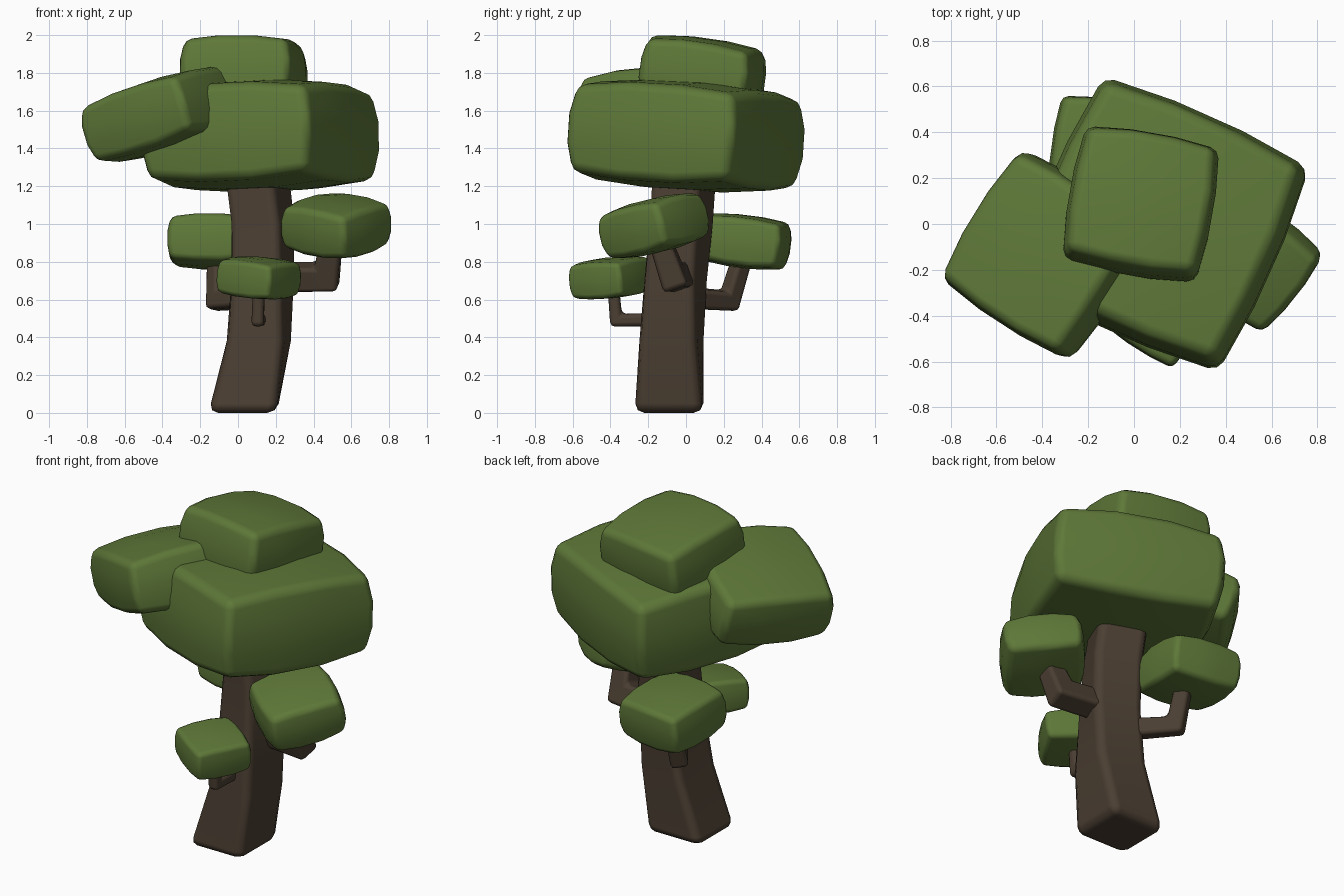
import bpy, bmesh
from math import radians
from mathutils import Vector, Euler, Matrix

if "Cube" in bpy.data.objects:
    bpy.data.objects.remove(bpy.data.objects["Cube"])


def material(name, color):
    m = bpy.data.materials.new(name)
    m.diffuse_color = (*color, 1)
    m.use_nodes = True
    m.node_tree.nodes["Principled BSDF"].inputs["Base Color"].default_value = m.diffuse_color
    return m


LEAF = material("leaf green", (0.112, 0.187, 0.04))
BARK = material("bark brown", (0.07, 0.049, 0.032))


def finish(bm, name, mat, bevel):
    """Turn a bmesh into a smooth object with softened edges."""
    bmesh.ops.recalc_face_normals(bm, faces=bm.faces)
    me = bpy.data.meshes.new(name)
    bm.to_mesh(me)
    bm.free()
    me.materials.append(mat)
    me.polygons.foreach_set("use_smooth", [True] * len(me.polygons))
    ob = bpy.data.objects.new(name, me)
    bpy.context.collection.objects.link(ob)
    b = ob.modifiers.new("soft edges", 'BEVEL')
    b.width, b.segments = bevel, 2
    b.limit_method, b.angle_limit = 'ANGLE', radians(40)
    b.harden_normals = True
    return ob


def leaf_clump(name, center, size, rot, bulge, bevel):
    """Box with gently swollen sides, tilted and turned."""
    bm = bmesh.new()
    bmesh.ops.create_cube(bm, size=2)
    bmesh.ops.subdivide_edges(bm, edges=bm.edges[:], cuts=2, use_grid_fill=True)
    turn = Euler([radians(a) for a in rot]).to_matrix()
    for v in bm.verts:
        c = v.co.copy()
        p = Vector()
        for i in range(3):
            swell = sum(1 - c[j] ** 2 for j in range(3) if j != i)
            p[i] = c[i] * (size[i] / 2 + bulge * swell)
        v.co = turn @ p + Vector(center)
    return finish(bm, name, LEAF, bevel)


def loft(name, rings, bevel):
    """Skin a row of four-point rings and cap both ends."""
    bm = bmesh.new()
    rows = [[bm.verts.new(p) for p in r] for r in rings]
    for a, b in zip(rows, rows[1:]):
        for i in range(4):
            j = (i + 1) % 4
            bm.faces.new((a[i], a[j], b[j], b[i]))
    bm.faces.new(rows[0])
    bm.faces.new(rows[-1])
    return finish(bm, name, BARK, bevel)


SQUARE = [(-1, -1), (1, -1), (1, 1), (-1, 1)]


def branch(name, path, widths):
    """Square elbow branch with a mitred bend."""
    a, b, c = [Vector(p) for p in path]
    d1, d2 = (b - a).normalized(), (c - b).normalized()
    side = d1.cross(d2).normalized()
    mid = (d1 + d2).normalized()
    rings = []
    for p, t, w, k in zip((a, b, c), (d1, mid, d2), widths, (1, 1 / mid.dot(d1), 1)):
        n = t.cross(side)
        rings.append([p + side * u * w / 2 + n * v * k * w / 2 for u, v in SQUARE])
    return loft(name, rings, 0.025)


# Trunk: leaning, twisting, tapering square column (z, x, y, side, twist)
rings = []
for z, x, y, s, tw in [(0, .025, -.09, .36, 0), (.38, .11, -.077, .31, -9),
                       (.7, .13, -.055, .288, -17), (1.0, .133, -.025, .285, -22),
                       (1.4, .085, .0, .285, -24)]:
    m = Matrix.Rotation(radians(tw), 3, 'Z')
    rings.append([m @ Vector((u * s / 2, v * s / 2, 0)) + Vector((x, y, z)) for u, v in SQUARE])
loft("trunk", rings, 0.05)

# Branches
branch("right_branch", [(.18, -.03, .72), (.47, -.07, .72), (.5, -.155, .96)], (.14, .135, .11))
branch("back_branch", [(.06, .0, .61), (-.11, .23, .595), (-.11, .31, .86)], (.11, .1, .09))
branch("front_branch", [(.115, -.15, .495), (.105, -.37, .49), (.11, -.385, .67)], (.07, .066, .06))

# Crown clumps
leaf_clump("main_crown", (.118, 0, 1.466), (.92, .91, .455), (-3, -2.5, -24), .032, .05)
leaf_clump("top_crown", (.03, .087, 1.79), (.55, .54, .305), (-8, 0, -10), .022, .04)
leaf_clump("left_crown", (-.385, -.135, 1.58), (.62, .625, .29), (5, -16, -33), .023, .04)

# Branch clumps
leaf_clump("right_clump", (.52, -.17, .99), (.40, .40, .22), (11, 8, -37), .018, .033)
leaf_clump("back_clump", (-.13, .312, .907), (.405, .405, .22), (-7, 0, -8), .016, .03)
leaf_clump("front_clump", (.11, -.398, .715), (.32, .31, .17), (3, 6, -32), .011, .025)
